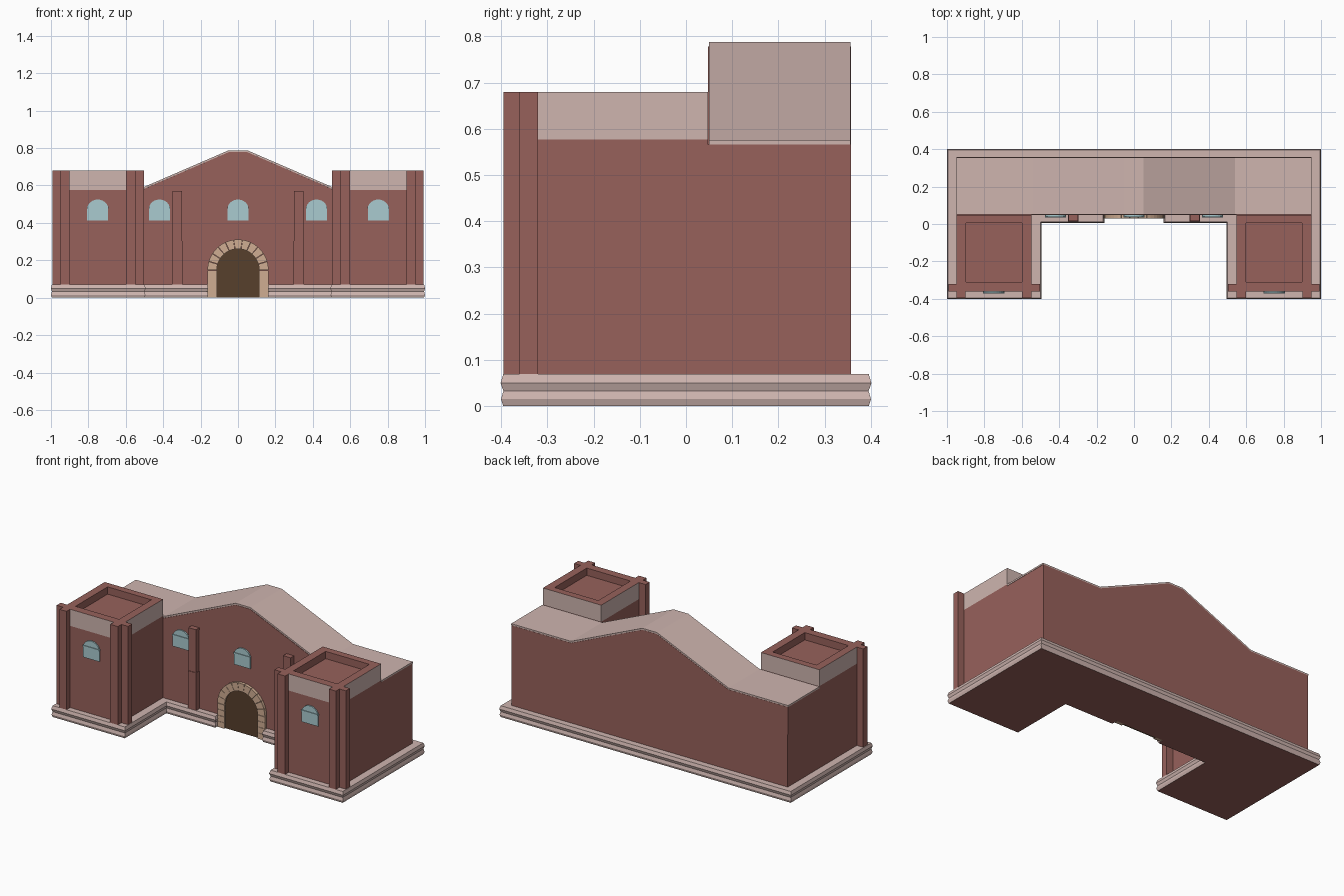
import bpy, bmesh, math

if "Cube" in bpy.data.objects:
    bpy.data.objects.remove(bpy.data.objects["Cube"])


def material(name, rgb):
    m = bpy.data.materials.new(name)
    m.diffuse_color = (*rgb, 1)
    m.use_nodes = True
    m.node_tree.nodes["Principled BSDF"].inputs["Base Color"].default_value = m.diffuse_color
    return m


RED = material("red_plaster", (0.31, 0.12, 0.105))
PALE = material("pale_trim", (0.62, 0.46, 0.43))
GLASS = material("glass", (0.40, 0.60, 0.63))
STONE = material("arch_stone", (0.63, 0.42, 0.29))
WOOD = material("door_wood", (0.095, 0.05, 0.025))


def finish(name, bm, *mats):
    bmesh.ops.recalc_face_normals(bm, faces=bm.faces)
    me = bpy.data.meshes.new(name)
    bm.to_mesh(me)
    bm.free()
    for m in mats:
        me.materials.append(m)
    ob = bpy.data.objects.new(name, me)
    bpy.context.collection.objects.link(ob)
    return ob


def loft(name, rings, mats, slots=None, bottom=0, top=0):
    """Skin a stack of equal-length rings and cap both ends."""
    bm = bmesh.new()
    vs = [[bm.verts.new(p) for p in r] for r in rings]
    n = len(rings[0])
    for k in range(len(vs) - 1):
        for i in range(n):
            j = (i + 1) % n
            f = bm.faces.new((vs[k][i], vs[k][j], vs[k + 1][j], vs[k + 1][i]))
            f.material_index = slots[k] if slots else 0
    bm.faces.new(vs[0][::-1]).material_index = bottom
    bm.faces.new(vs[-1]).material_index = top
    return finish(name, bm, *mats)


def prism(name, outline, y0, y1, mat):
    return loft(name, [[(x, y, z) for x, z in outline] for y in (y0, y1)], [mat])


def rect(x0, x1, y0, y1, z):
    return [(x0, y0, z), (x1, y0, z), (x1, y1, z), (x0, y1, z)]


def box(name, x0, x1, y0, y1, z0, z1, mat):
    return loft(name, [rect(x0, x1, y0, y1, z0), rect(x0, x1, y0, y1, z1)], [mat])


def arch(cx, r, z0, zs, rise, n=12):
    pts = [(cx - r, z0), (cx + r, z0)]
    return pts + [(cx + r * math.cos(math.pi * i / n), zs + rise * math.sin(math.pi * i / n))
                  for i in range(n + 1)]


# Moulded plinth: U-shaped footprint with a gap for the doorway
half = [(0.165, 0.05), (0.165, 0.012), (0.5, 0.012), (0.5, -0.395), (0.995, -0.395), (0.995, 0.395)]
foot = half + [(-x, y) for x, y in reversed(half)]


def grow(poly, d):
    out = []
    for i, (x, y) in enumerate(poly):
        dx = dy = 0
        for (ax, ay), (bx, by) in ((poly[i - 1], (x, y)), ((x, y), poly[(i + 1) % len(poly)])):
            length = math.hypot(bx - ax, by - ay)
            dx += (by - ay) / length * d
            dy -= (bx - ax) / length * d
        # collinear-free footprint: each corner moves along both edge normals
        out.append((x + dx, y + dy))
    return out


profile = [(0, 0), (0.015, 0.005), (0.033, 0), (0.05, 0.006), (0.07, 0)]
loft("plinth", [[(x, y, z) for x, y in grow(foot, d)] for z, d in profile], [PALE, RED], bottom=1)

# Main hall and its thin roof slab share one gable profile
ridge = [(0.95, 0.576), (0.54, 0.576), (0.05, 0.788)]
ridge += [(-x, z) for x, z in reversed(ridge)]
lower = [(x, z - 0.010) for x, z in ridge]
prism("main_hall", [(-0.948, 0.07), (0.948, 0.07)] + [(x * 0.998, z) for x, z in lower], 0.048, 0.357, RED)
prism("roof_slab", ridge + lower[::-1], 0.050, 0.356, PALE)

# Main doorway: wooden leaf and voussoirs
prism("door", arch(0, 0.115, 0, 0.15, 0.115, 16), 0.040, 0.05, WOOD)
R0, R1, ZC = 0.113, 0.163, 0.148
COUNT = 11
for i in range(COUNT):
    a0, a1 = (math.pi * (i + k) / COUNT for k in (0.02, 0.98))
    am = (a0 + a1) / 2
    outline = [(r * math.cos(a), ZC + r * math.sin(a))
               for r, a in ((R0, a0), (R1, a0), (R1, am), (R1, a1), (R0, a1), (R0, am))]
    prism("arch_stone", outline, 0.030, 0.05, STONE)


def window(cx, y):
    prism("window_pane", arch(cx, 0.056, 0.412, 0.475, 0.05), y - 0.008, y, GLASS)
    box("window_bar", cx - 0.057, cx + 0.057, y - 0.012, y, 0.478, 0.487, GLASS)


window(0, 0.048)

for s in (-1, 1):
    def sbox(name, x0, x1, *rest):
        box(name, *sorted((s * x0, s * x1)), *rest)

    # Tower: red walls, pale top band, sunken red roof
    a, b = sorted((s * 0.548, s * 0.948))
    o = lambda z: rect(a, b, -0.36, 0.048, z)
    i_ = lambda z: rect(a + 0.05, b - 0.05, -0.31, 0.005, z)
    loft("tower", [o(0.07), o(0.577), o(0.68), i_(0.68), i_(0.635)], [RED, PALE], [0, 1, 0, 0])

    # Paired pilasters on the two front corners
    sbox("front_pilaster", 0.90, 0.948, -0.395, -0.36, 0.07, 0.68, RED)
    sbox("front_pilaster", 0.548, 0.60, -0.395, -0.36, 0.07, 0.68, RED)
    sbox("side_pilaster", 0.948, 0.992, -0.36, -0.32, 0.07, 0.68, RED)
    sbox("side_pilaster", 0.502, 0.548, -0.36, -0.32, 0.07, 0.68, RED)

    # Stepped pilasters on the hall front
    sbox("hall_pilaster_lower", 0.297, 0.353, 0.014, 0.05, 0.07, 0.303, RED)
    sbox("hall_pilaster_upper", 0.300, 0.350, 0.017, 0.05, 0.303, 0.555, RED)
    sbox("hall_pilaster_cap", 0.299, 0.351, 0.015, 0.05, 0.555, 0.57, RED)

    # Jamb stones beside the door
    for k in range(4):
        sbox("jamb_stone", R0, R1, 0.030, 0.05, k * ZC / 4, (k + 0.96) * ZC / 4, STONE)

    window(s * 0.42, 0.048)
    window(s * 0.75, -0.36)
